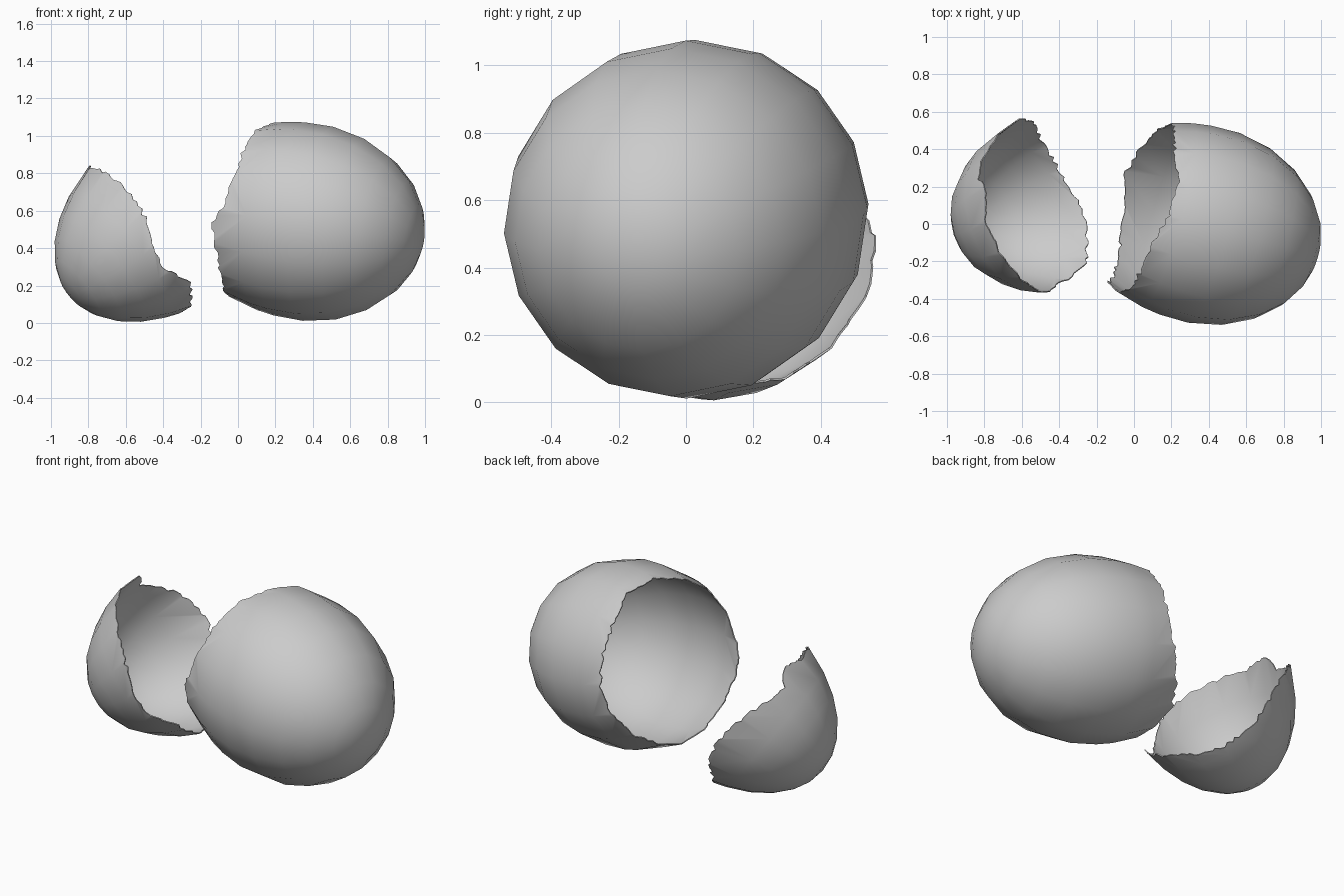
import bpy, bmesh, math, random
from mathutils import Vector

if "Cube" in bpy.data.objects:
    bpy.data.objects.remove(bpy.data.objects["Cube"])

SIDES = 16   # facets around each shell
CHIPS = 7    # broken-edge points per facet


def cracked_shell(name, centre, axis, length, length_back, radius, body, rim_pts, seed):
    """Low-poly egg end: rings from the pole down to a jagged broken rim."""
    rnd = random.Random(seed)
    c, a = Vector(centre), Vector(axis).normalized()
    u = a.cross(Vector((0, 0, 1))).normalized()
    v = a.cross(u)

    def rad(h):
        s = h / (length if h > 0 else length_back)
        return radius * math.sqrt(max(0, 1 - s * s))

    def point(h, ang):
        # points between corners lie on the straight facet
        step = 2 * math.pi / SIDES
        d = ang % step - step / 2
        r = rad(h) * math.cos(step / 2) / math.cos(d)
        return c + a * h + (u * math.cos(ang) + v * math.sin(ang)) * r

    # broken edge: height along the axis as a function of angle
    ctrl = []
    for p in rim_pts:
        d = Vector(p) - c
        ctrl.append((math.atan2(d.dot(v), d.dot(u)) % (2 * math.pi), d.dot(a)))
    ctrl.sort()
    tau = 2 * math.pi
    ctrl = [(ctrl[-1][0] - tau, ctrl[-1][1])] + ctrl + [(ctrl[0][0] + tau, ctrl[0][1])]

    def rim(ang):
        for (a0, h0), (a1, h1) in zip(ctrl, ctrl[1:]):
            if a0 <= ang <= a1:
                return h0 + (h1 - h0) * (ang - a0) / max(a1 - a0, 1e-6)
        return ctrl[0][1]

    bm = bmesh.new()
    pole = bm.verts.new(c + a * length)
    rings = [[bm.verts.new(point(h, tau * j / SIDES)) for j in range(SIDES)] for h in body]
    for j in range(SIDES):
        k = (j + 1) % SIDES
        bm.faces.new((pole, rings[0][j], rings[0][k]))
        for r0, r1 in zip(rings, rings[1:]):
            bm.faces.new((r0[j], r1[j], r1[k], r0[k]))
    edge = []
    for i in range(SIDES * CHIPS):
        ang = tau * (i + (rnd.uniform(-.3, .3) if i % CHIPS else 0)) / (SIDES * CHIPS)
        edge.append(bm.verts.new(point(rim(ang) + rnd.uniform(-.012, .012), ang)))
    for j in range(SIDES):
        chips = [edge[(j * CHIPS + i) % len(edge)] for i in range(CHIPS + 1)]
        bm.faces.new([rings[-1][(j + 1) % SIDES], rings[-1][j]] + chips)
    bmesh.ops.recalc_face_normals(bm, faces=bm.faces)
    if sum((f.calc_center_median() - c).dot(f.normal) for f in bm.faces) < 0:
        bmesh.ops.reverse_faces(bm, faces=bm.faces)
    me = bpy.data.meshes.new(name)
    bm.to_mesh(me)
    bm.free()
    ob = bpy.data.objects.new(name, me)
    bpy.context.collection.objects.link(ob)

    # thin shell wall
    mod = ob.modifiers.new("wall", 'SOLIDIFY')
    mod.thickness = 0.006
    mod.offset = -1
    bpy.ops.object.select_all(action='DESELECT')
    ob.select_set(True)
    bpy.context.view_layer.objects.active = ob
    bpy.ops.object.modifier_apply(modifier=mod.name)
    bpy.ops.object.shade_smooth_by_angle(angle=math.radians(45))
    return ob


# large blunt end, opening to the left
cracked_shell(
    "large_shell_half", (0.37, -0.005, 0.54), (0.95, -0.26, -0.16), 0.64, 0.76, 0.528,
    [0.629, 0.597, 0.52, 0.40, 0.24, 0.06, -0.1, -0.2],
    [(0.10, -0.10, 1.03), (0.18, 0.05, 1.04), (0.23, 0.20, 1.00), (0.20, 0.35, 0.90),
     (0.20, 0.50, 0.65), (0.17, 0.52, 0.50), (0.02, 0.39, 0.25), (-0.06, 0.27, 0.15),
     (-0.06, 0.10, 0.13), (-0.08, -0.10, 0.15), (-0.10, -0.26, 0.32),
     (-0.14, -0.31, 0.52), (-0.05, -0.34, 0.66), (0.01, -0.27, 0.83)], 3)

# small end, lying tilted with its opening up and to the right
cracked_shell(
    "small_shell_half", (-0.29, 0.155, 0.635), (-0.76, -0.24, -0.60), 0.80, 0.80, 0.51,
    [0.785, 0.745, 0.67, 0.57, 0.45],
    [(-0.80, 0.19, 0.86), (-0.76, 0.05, 0.78), (-0.68, -0.12, 0.75), (-0.60, -0.25, 0.70),
     (-0.48, -0.32, 0.52), (-0.45, -0.32, 0.36), (-0.40, -0.28, 0.29), (-0.29, -0.18, 0.24),
     (-0.27, -0.03, 0.12), (-0.29, 0.10, 0.06), (-0.42, 0.25, 0.11), (-0.50, 0.40, 0.20),
     (-0.55, 0.53, 0.40), (-0.66, 0.54, 0.56), (-0.80, 0.42, 0.70), (-0.86, 0.26, 0.77)], 8)
